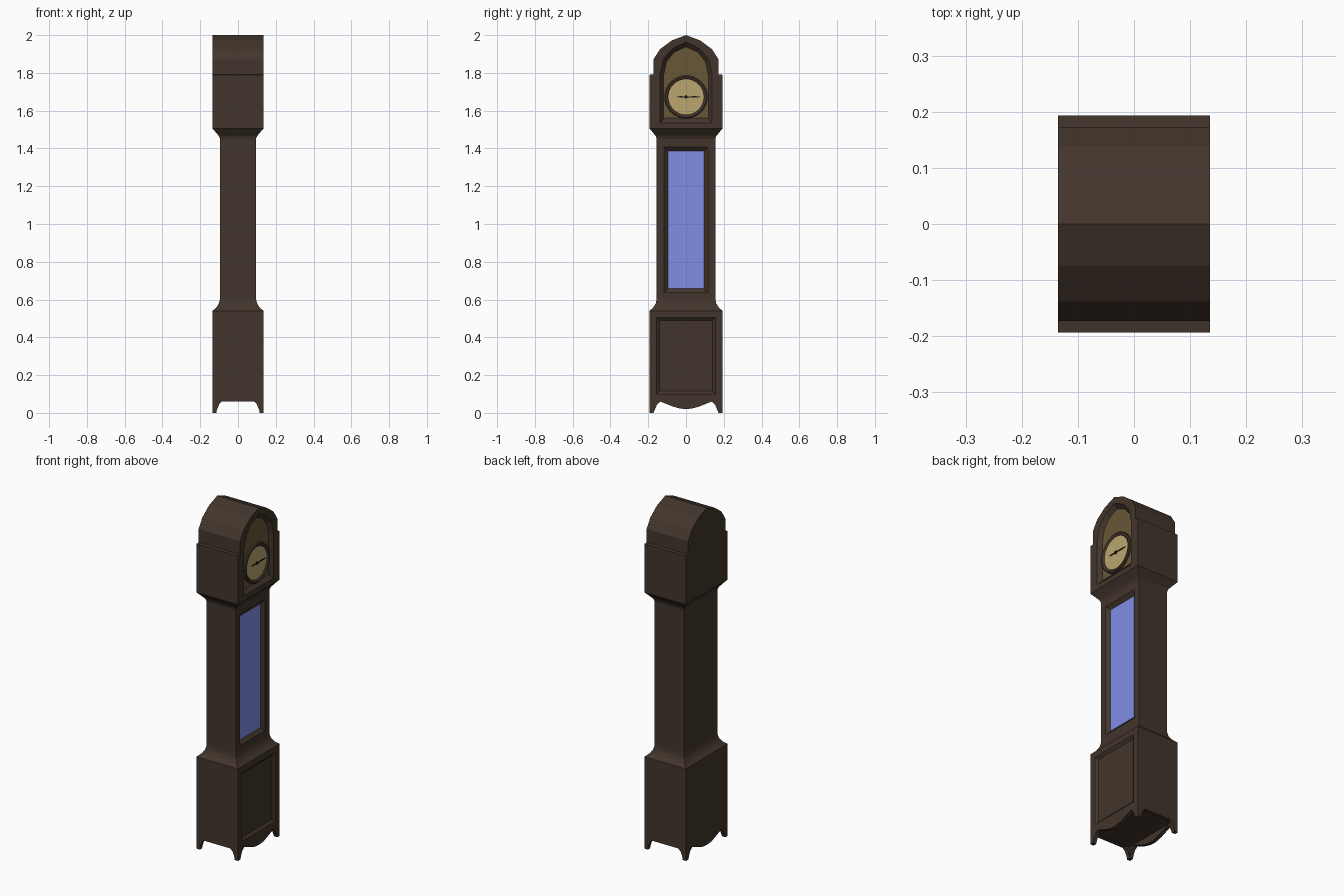
import bpy, bmesh
from mathutils import Matrix

if "Cube" in bpy.data.objects:
    bpy.data.objects.remove(bpy.data.objects["Cube"])


def material(name, rgb):
    m = bpy.data.materials.new(name)
    m.diffuse_color = (*rgb, 1)
    m.use_nodes = True
    m.node_tree.nodes["Principled BSDF"].inputs["Base Color"].default_value = m.diffuse_color
    return m


WOOD = material("dark_wood", (.055, .036, .025))
GOLD = material("aged_brass", (.14, .095, .037))
CREAM = material("dial_cream", (.50, .38, .16))
GLASS = material("blue_glass", (.22, .27, .78))
BLACK = material("black_metal", (.012, .01, .01))


def finish(name, bm, mat):
    bmesh.ops.recalc_face_normals(bm, faces=bm.faces[:])
    me = bpy.data.meshes.new(name)
    bm.to_mesh(me)
    bm.free()
    me.materials.append(mat)
    ob = bpy.data.objects.new(name, me)
    bpy.context.collection.objects.link(ob)
    return ob


def loft(name, rings, mat):
    """Capped skin through a list of equal-length point rings."""
    bm = bmesh.new()
    vs = [[bm.verts.new(p) for p in r] for r in rings]
    n = len(rings[0])
    for a, b in zip(vs, vs[1:]):
        for i in range(n):
            j = (i + 1) % n
            bm.faces.new((a[i], a[j], b[j], b[i]))
    bm.faces.new(vs[0])
    bm.faces.new(vs[-1])
    bmesh.ops.remove_doubles(bm, verts=bm.verts[:], dist=1e-5)
    return finish(name, bm, mat)


def mirrored(half):
    """Close a right-hand profile by mirroring it across the centre."""
    return half + [(-u, z) for u, z in reversed(half) if u > 0]


def at_x(profile, x):
    return [(x, u, z) for u, z in profile]


def slab_x(name, profile, x0, x1, mat):
    return loft(name, [at_x(profile, x0), at_x(profile, x1)], mat)


def rect(hy, z0, z1):
    return mirrored([(hy, z0), (hy, z1)])


# Case: rectangular sections from plinth through waist to arched hood (z, half x, half y)
sections = [(.065, .135, .193), (.54, .135, .193), (.56, .113, .172), (.58, .101, .160),
            (.605, .095, .155), (1.45, .095, .155), (1.465, .101, .160), (1.48, .113, .172),
            (1.505, .135, .193), (1.79, .135, .193), (1.792, .135, .173), (1.87, .135, .173),
            (1.925, .135, .138), (1.972, .135, .075), (2.0, .135, 0)]
case = loft("clock_case", [[(hx, -hy, z), (hx, hy, z), (-hx, hy, z), (-hx, -hy, z)]
                           for z, hx, hy in sections], WOOD)

# Bevelled recesses in the front: plinth panel, waist door, arched dial window
hood_out = mirrored([(.137, 1.535), (.137, 1.80), (.118, 1.875), (.072, 1.928), (0, 1.963)])
hood_in = mirrored([(.118, 1.56), (.118, 1.79), (.103, 1.86), (.062, 1.91), (0, 1.938)])
door_in = rect(.095, .658, 1.386)
recesses = [("panel", rect(.155, .10, .505), rect(.14, .115, .49), .135, .012),
            ("door", rect(.117, .637, 1.408), door_in, .095, .018),
            ("dial_window", hood_out, hood_in, .135, .022)]
for name, outer, inner, x, depth in recesses:
    cutter = loft(name + "_cutter", [at_x(outer, x + .02), at_x(outer, x),
                                     at_x(inner, x - depth)], WOOD)
    cutter.hide_render = True
    cutter.hide_set(True)
    mod = case.modifiers.new(name, 'BOOLEAN')
    mod.operation = 'DIFFERENCE'
    mod.solver = 'EXACT'
    mod.object = cutter

# Coloured infill panels
slab_x("door_glass", door_in, .076, .079, GLASS)
slab_x("dial_backplate", hood_in, .112, .115, GOLD)

# Scalloped aprons with feet on front and back, plain feet on the sides
apron = mirrored([(0, .02), (.03, .023), (.065, .032), (.105, .048), (.135, .06), (.153, .045),
                  (.164, .02), (.172, 0), (.193, 0), (.193, .065)])
apron = [(u, z) for u, z in apron]
side = mirrored([(.085, .06), (.10, .045), (.11, .02), (.116, 0), (.135, 0), (.135, .065)])
for s, name in ((1, "front_apron"), (-1, "back_apron")):
    slab_x(name, apron, s * .135, s * .113, WOOD)
for s, name in ((1, "right_feet"), (-1, "left_feet")):
    loft(name, [[(u, s * y, z) for u, z in side] for y in (.193, .172)], WOOD)

# Dial: stepped round bezel, face and hub, all turned about the x axis
DIAL_Z = 1.673


def turned(name, profile, mat, steps=32):
    """Spin (x, radius) points around the dial axis."""
    bm = bmesh.new()
    vs = [bm.verts.new((x, 0, DIAL_Z + r)) for x, r in profile]
    es = [bm.edges.new(p) for p in zip(vs, vs[1:])]
    bmesh.ops.spin(bm, geom=vs + es, cent=(0, 0, DIAL_Z), axis=(1, 0, 0),
                   angle=6.283185307, steps=steps)
    bmesh.ops.remove_doubles(bm, verts=bm.verts[:], dist=1e-5)
    return finish(name, bm, mat)


turned("dial_bezel", [(.114, .115), (.125, .115), (.129, .108), (.127, .10), (.122, .095)], WOOD)
turned("dial_face", [(.122, .096), (.122, 0)], CREAM)
turned("hand_hub", [(.122, .009), (.128, .009), (.128, 0)], BLACK, 12)

# Hands lying level
for name, d, length in (("minute_hand", 1, .082), ("hour_hand", -1, .05)):
    pts = [(0, .002), (length * .6, .004), (length, 0), (length * .6, -.004), (0, -.002)]
    slab_x(name, [(d * u, DIAL_Z + v) for u, v in pts], .123, .126, BLACK)
